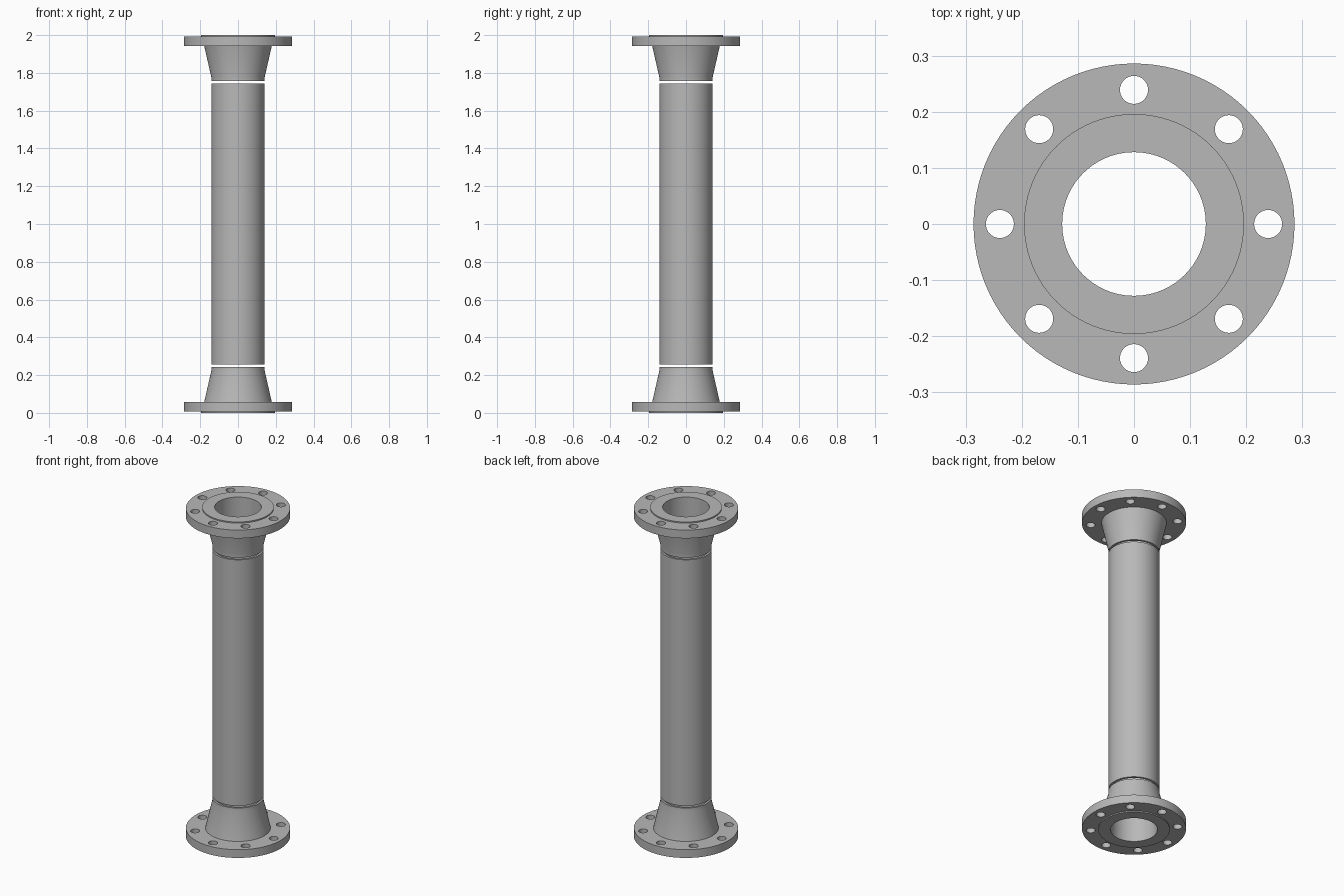
import bpy, bmesh, math

cube = bpy.data.objects.get("Cube")
if cube:
    bpy.data.objects.remove(cube, do_unlink=True)

SEGMENTS = 96
HEIGHT = 2.0
BORE = 0.128
PIPE = 0.141
FLANGE = 0.286
PLATE_LOW, PLATE_HIGH = 1.943, 1.993
GAP_LOW, GAP_HIGH = 1.745, 1.758

steel = bpy.data.materials.new("grey steel")
steel.use_nodes = True
grey = (0.48, 0.48, 0.48, 1)
steel.diffuse_color = grey
steel.node_tree.nodes["Principled BSDF"].inputs["Base Color"].default_value = grey


def finish(name, bm):
    """Clean a bmesh, turn it into a shaded object."""
    bmesh.ops.remove_doubles(bm, verts=bm.verts, dist=1e-5)
    bmesh.ops.recalc_face_normals(bm, faces=bm.faces)
    mesh = bpy.data.meshes.new(name)
    bm.to_mesh(mesh)
    bm.free()
    mesh.materials.clear()
    mesh.materials.append(steel)
    obj = bpy.data.objects.new(name, mesh)
    bpy.context.collection.objects.link(obj)
    bpy.ops.object.select_all(action="DESELECT")
    obj.select_set(True)
    bpy.context.view_layer.objects.active = obj
    bpy.ops.object.shade_smooth_by_angle(angle=math.radians(30))
    return obj


def lathe(name, profile, closed=False):
    """Revolve (radius, z) points about the vertical axis."""
    bm = bmesh.new()
    verts = [bm.verts.new((r, 0, z)) for r, z in profile]
    pairs = list(zip(verts, verts[1:]))
    if closed:
        pairs.append((verts[-1], verts[0]))
    edges = [bm.edges.new(p) for p in pairs]
    bmesh.ops.spin(bm, geom=verts + edges, cent=(0, 0, 0), axis=(0, 0, 1),
                   angle=math.tau, steps=SEGMENTS, use_merge=True)
    return finish(name, bm)


def add_circle(curve, x, y, radius, count):
    spline = curve.splines.new("POLY")
    spline.points.add(count - 1)
    for i, point in enumerate(spline.points):
        a = math.tau * i / count
        point.co = (x + radius * math.cos(a), y + radius * math.sin(a), 0, 1)
    spline.use_cyclic_u = True


def drilled_plate(name):
    """Extruded disc outline with a bore and a ring of bolt holes."""
    curve = bpy.data.curves.new(name, "CURVE")
    curve.dimensions = "2D"
    curve.fill_mode = "BOTH"
    curve.extrude = (PLATE_HIGH - PLATE_LOW) / 2
    add_circle(curve, 0, 0, FLANGE, SEGMENTS)
    add_circle(curve, 0, 0, BORE, SEGMENTS)
    for i in range(8):
        a = math.tau * i / 8
        add_circle(curve, 0.239 * math.cos(a), 0.239 * math.sin(a), 0.025, 32)
    outline = bpy.data.objects.new(name, curve)
    mesh = bpy.data.meshes.new_from_object(outline)
    bm = bmesh.new()
    bm.from_mesh(mesh)
    bmesh.ops.translate(bm, verts=bm.verts, vec=(0, 0, (PLATE_LOW + PLATE_HIGH) / 2))
    bpy.data.objects.remove(outline)
    bpy.data.curves.remove(curve)
    bpy.data.meshes.remove(mesh)
    return finish(name, bm)


# Central pipe, open at both ends
lathe("pipe", [(BORE, HEIGHT - GAP_LOW), (PIPE, HEIGHT - GAP_LOW),
               (PIPE, GAP_LOW), (BORE, GAP_LOW)], closed=True)

# Upper fitting: drilled flange, raised sealing face and tapered neck
upper_parts = [
    drilled_plate("upper_flange"),
    lathe("upper_raised_face", [(0.196, PLATE_HIGH), (0.196, HEIGHT),
                                (BORE, HEIGHT), (BORE, PLATE_HIGH)]),
    lathe("upper_neck", [(0.179, PLATE_LOW), (PIPE, 1.776), (PIPE, GAP_HIGH),
                         (BORE, GAP_HIGH), (BORE, PLATE_LOW)]),
]

# Lower fitting: the same parts turned upside down
for part in upper_parts:
    lower = bpy.data.objects.new(part.name.replace("upper", "lower"), part.data)
    lower.rotation_euler = (math.pi, 0, 0)
    lower.location = (0, 0, HEIGHT)
    bpy.context.collection.objects.link(lower)
